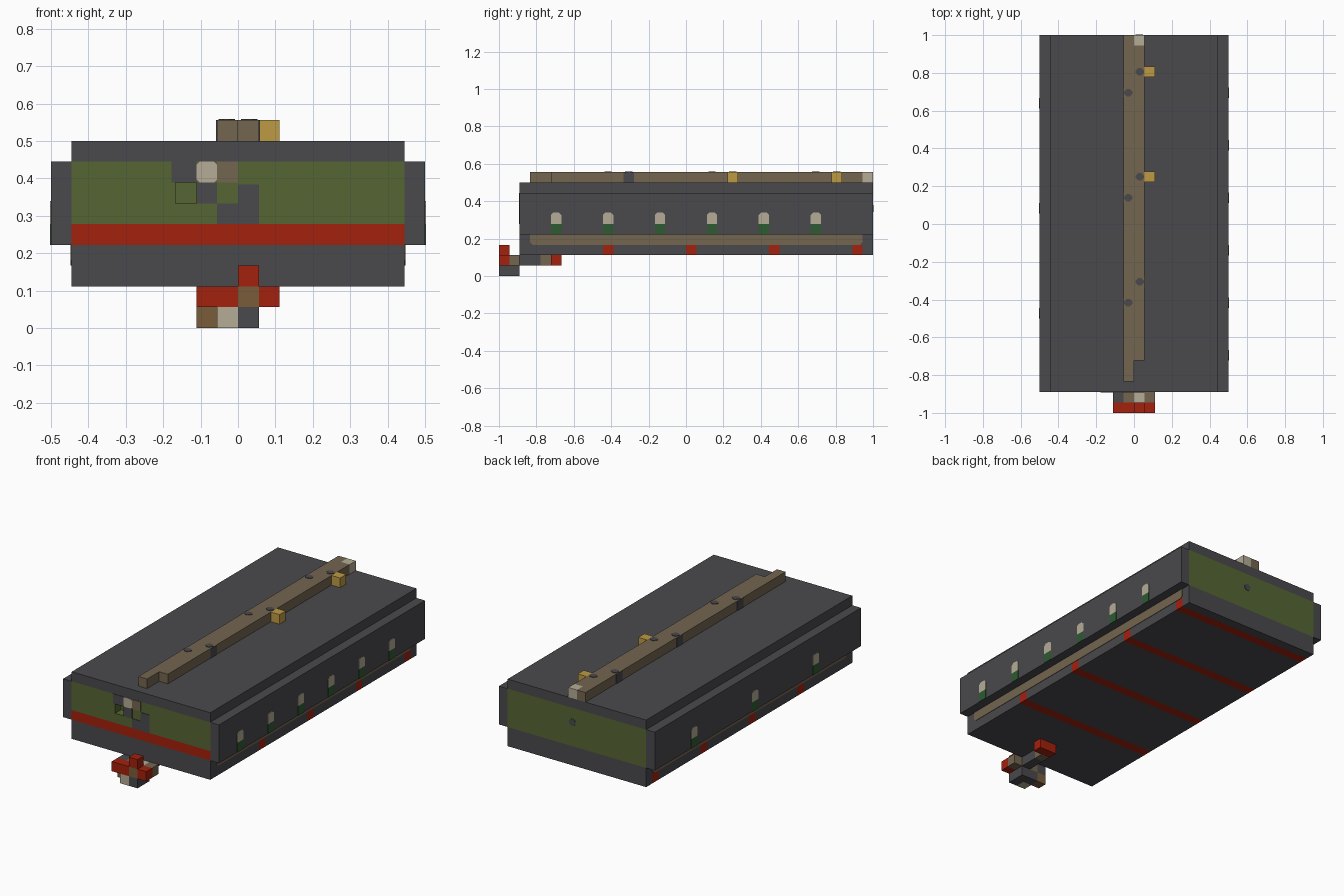
import bpy
import bmesh
from mathutils import Vector

U = 1 / 18          # one block
THIN = 0.05         # plate thickness in blocks

cube = bpy.data.objects.get("Cube")
if cube:
    bpy.data.objects.remove(cube)


def material(name, r, g, b):
    m = bpy.data.materials.new(name)
    m.use_nodes = True
    m.diffuse_color = (r, g, b, 1)
    bsdf = m.node_tree.nodes["Principled BSDF"]
    bsdf.inputs["Base Color"].default_value = (r, g, b, 1)
    bsdf.inputs["Roughness"].default_value = 0.9
    return m


GREY = material("dark grey", .068, .067, .074)
GREEN = material("olive green", .093, .133, .033)
RED = material("red", .367, .015, .004)
TAN = material("tan", .174, .133, .08)
BROWN = material("brown", .195, .107, .042)
GOLD = material("gold", .515, .328, .058)
CREAM = material("cream", .462, .413, .305)
LEAF = material("deep green", .026, .102, .032)


def finish(bm, name, mats):
    bmesh.ops.recalc_face_normals(bm, faces=bm.faces)
    bmesh.ops.scale(bm, vec=(U, U, U), verts=bm.verts)
    me = bpy.data.meshes.new(name)
    bm.to_mesh(me)
    bm.free()
    for m in mats:
        me.materials.append(m)
    ob = bpy.data.objects.new(name, me)
    bpy.context.collection.objects.link(ob)
    return ob


def box_mesh(lo, hi):
    bm = bmesh.new()
    bmesh.ops.create_cube(bm, size=1)
    lo, hi = Vector(lo), Vector(hi)
    for v in bm.verts:
        v.co = Vector(h if c > 0 else l for c, l, h in zip(v.co, lo, hi))
    return bm


def box(name, mat, lo, hi):
    return finish(box_mesh(lo, hi), name, [mat])


def plate(name, mat, origin, u, v, w, h, top=0, bottom=0):
    """Thin panel spanned by axes u and v, with clipped corners."""
    o, u, v = Vector(origin), Vector(u), Vector(v)
    pts = [(bottom, 0), (w - bottom, 0), (w, bottom), (w, h - top),
           (w - top, h), (top, h), (0, h - top), (0, bottom)]
    pts = list(dict.fromkeys(pts))
    bm = bmesh.new()
    face = bm.faces.new([bm.verts.new(o + u * a + v * b) for a, b in pts])
    ext = bmesh.ops.extrude_face_region(bm, geom=[face])["geom"]
    out = u.cross(v) * THIN
    bmesh.ops.translate(bm, vec=out, verts=[e for e in ext if isinstance(e, bmesh.types.BMVert)])
    return finish(bm, name, [mat])


# Hull: cut into bands, coloured by direction and height
bm = box_mesh((-8, -16, 2), (8, 18, 9))
stripes = [-8, 0, 8, 16]
cuts = [((0, 0, z), (0, 0, 1)) for z in (3, 4, 5, 6, 7, 8)]
cuts += [((x, 0, 0), (1, 0, 0)) for x in (-3, -2)]
cuts += [((0, y + d, 0), (0, 1, 0)) for y in stripes for d in (0, 1)]
for co, no in cuts:
    bmesh.ops.bisect_plane(bm, geom=bm.verts[:] + bm.edges[:] + bm.faces[:],
                           plane_co=co, plane_no=no)
bm.normal_update()
for f in bm.faces:
    c, n = f.calc_center_median(), f.normal
    if n.y < -.5 and 4 < c.z < 8:
        f.material_index = 2 if c.z < 5 else 1
    elif n.y > .5 and 4 < c.z < 8:
        f.material_index = 1
    elif c.z < 3 and abs(n.y) < .5 and any(y < c.y < y + 1 for y in stripes):
        f.material_index = 2

# Recess in the front wall
hole = [f for f in bm.faces if f.normal.y < -.5
        and (f.calc_center_median() - Vector((-2.5, -16, 6.5))).length < .1]
ext = bmesh.ops.extrude_face_region(bm, geom=hole)["geom"]
bmesh.ops.translate(bm, vec=(0, 1, 0), verts=[e for e in ext if isinstance(e, bmesh.types.BMVert)])
bmesh.ops.delete(bm, geom=[f for f in hole if f.is_valid], context='FACES')
finish(bm, "hull", [GREY, GREEN, RED])

# Side slabs, windows and lower trim
for side, s, windows in (("left", 1, range(-13, 13, 5)), ("right", -1, (-9, 1, 11))):
    box(side + "_slab", GREY, (min(8 * s, 9 * s), -16, 4), (max(8 * s, 9 * s), 18, 8))
    along = (0, s, 0)
    for y in windows:
        start = y if s > 0 else y + 1
        plate(side + "_window", CREAM, (9 * s, start, 5), along, (0, 0, 1), 1, 1.1, top=.22)
        plate(side + "_window_base", LEAF, (9 * s, start, 4), along, (0, 0, 1), 1, 1)
    plate(side + "_trim", TAN, (8 * s, -15 if s > 0 else 17, 3), along, (0, 0, 1),
          32, 1, bottom=.25)

# Front emblem-like patches and the dot at the back
for name, mat, x, z, w, h in (
        ("corner_patch", GREY, -3.2, 7, 1.2, 1), ("pale_patch", CREAM, -2, 7, 1, 1),
        ("tan_patch", TAN, -1, 7, 1, 1), ("middle_patch", GREY, -2, 6, 1, 1),
        ("side_patch", GREY, 0, 5, 1, 1.9), ("low_patch", GREY, -1, 5, 1, 1)):
    clip = .15 if mat is CREAM else 0
    plate(name, mat, (x, -16, z), (1, 0, 0), (0, 0, 1), w, h, clip, clip)
plate("rear_dot", GREY, (.85, 18, 6.15), (-1, 0, 0), (0, 0, 1), .7, .7, .2, .2)

# Roof rails with gold blocks and dark marks
box("long_rail", TAN, (-1, -15, 9), (0, 18, 10))
box("short_rail", TAN, (0, -13, 9), (1, 17, 10))
box("rail_end", CREAM, (0, 17, 9), (1, 18, 10))
for y in (4, 14):
    box("gold_block", GOLD, (1, y, 9), (2, y + 1, 10))
for s, marks in ((-1, (-8, 2, 12)), (1, (-6, 4, 14))):
    for y in marks:
        plate("rail_mark", GREY, (.55 * s - .4, y + .15, 10), (1, 0, 0), (0, 1, 0), .8, .7, .25, .25)
        if (s, y) not in ((1, 4), (1, 14)):
            plate("rail_side_mark", GREY, (s, y if s > 0 else y + 1, 9),
                  (0, s, 0), (0, 0, 1), 1, 1)

# Hanging ornament below the front
for name, mat, lo, size in (
        ("foot_front", CREAM, (-1, -18, 0), (1, 1, 1)),
        ("foot_side", GREY, (0, -18, 0), (1, 2, 1)),
        ("foot_back", GREY, (-1, -17, 0), (1, 1, 1)),
        ("foot_wing", BROWN, (-2, -17, 0), (1, 1, 1)),
        ("arm_right", RED, (-2, -18, 1), (2, 1, 1)),
        ("arm_centre", BROWN, (0, -18, 1), (1, 1, 1)),
        ("arm_left", RED, (1, -18, 1), (1, 1, 1)),
        ("crest", RED, (0, -18, 2), (1, 1, 1)),
        ("back_right", GREY, (-2, -17, 1), (1, 1, 1)),
        ("back_inner", TAN, (-1, -17, 1), (1, 1, 1)),
        ("back_centre", CREAM, (0, -17, 1), (1, 1, 1)),
        ("back_left", TAN, (1, -17, 1), (1, 1, 1)),
        ("shank", GREY, (0, -16, 1), (1, 2, 1)),
        ("shank_band", TAN, (0, -14, 1), (1, 1, 1)),
        ("shank_tip", RED, (0, -13, 1), (2, 1, 1))):
    box(name, mat, lo, Vector(lo) + Vector(size))
